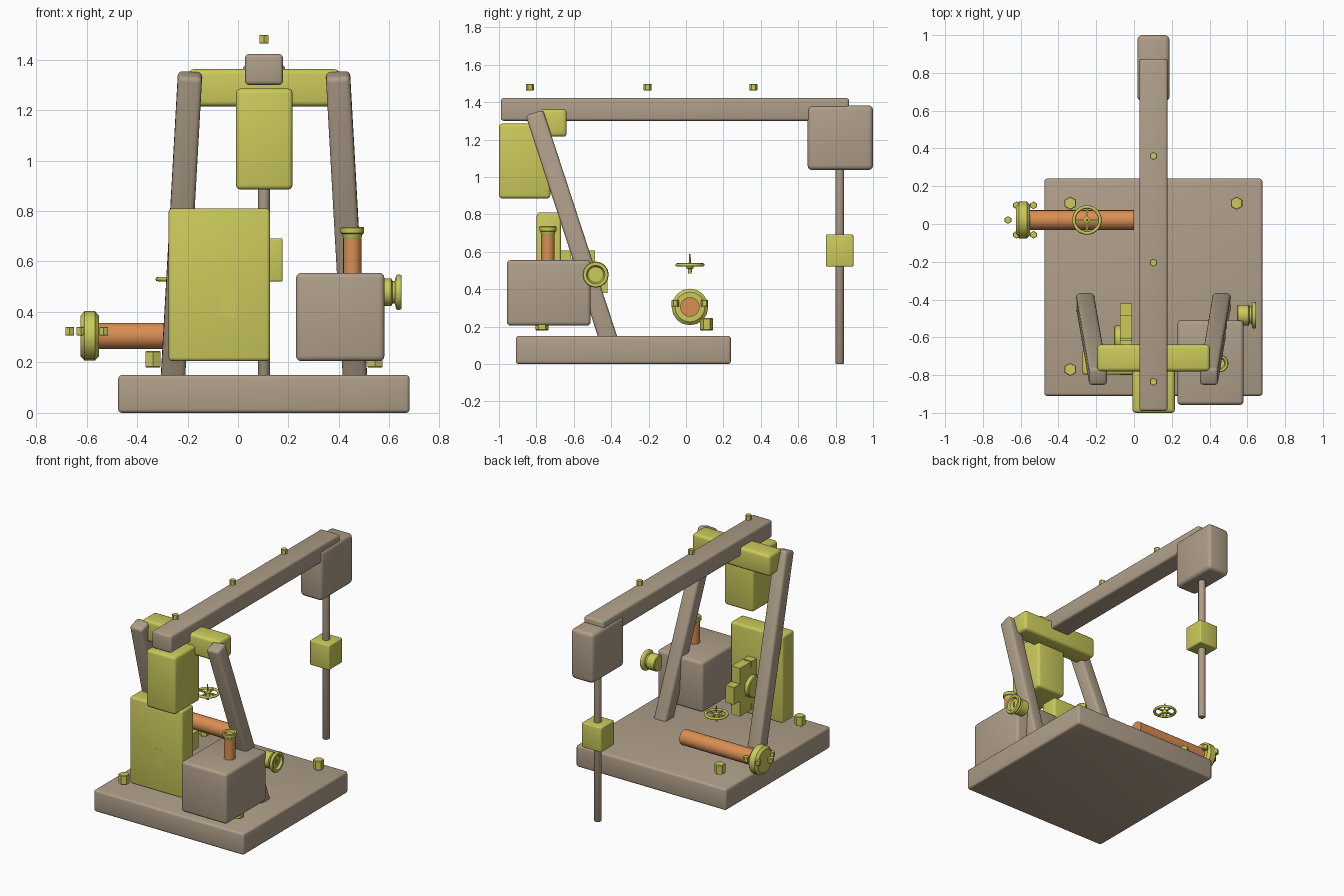
import bpy, bmesh, math
from mathutils import Vector, Matrix

if "Cube" in bpy.data.objects:
    bpy.data.objects.remove(bpy.data.objects["Cube"])


def material(name, rgb):
    m = bpy.data.materials.new(name)
    m.diffuse_color = (*rgb, 1)
    m.use_nodes = True
    m.node_tree.nodes["Principled BSDF"].inputs["Base Color"].default_value = m.diffuse_color
    return m


BROWN = material("dull brown", (0.43, 0.345, 0.25))
YELLOW = material("mustard yellow", (0.60, 0.59, 0.105))
ORANGE = material("copper orange", (0.70, 0.27, 0.085))
CX = 0.103  # centre line of the beam and legs


def finish(name, bm, mat, angle=40):
    bmesh.ops.recalc_face_normals(bm, faces=bm.faces)
    me = bpy.data.meshes.new(name)
    bm.to_mesh(me)
    bm.free()
    me.materials.append(mat)
    ob = bpy.data.objects.new(name, me)
    bpy.context.collection.objects.link(ob)
    bpy.ops.object.select_all(action='DESELECT')
    ob.select_set(True)
    bpy.context.view_layer.objects.active = ob
    bpy.ops.object.shade_smooth_by_angle(angle=math.radians(angle))
    return ob


def box(name, lo, hi, mat, bevel=0.015, matrix=None):
    lo, hi = Vector(lo), Vector(hi)
    bm = bmesh.new()
    bmesh.ops.create_cube(bm, size=1)
    bmesh.ops.scale(bm, vec=hi - lo, verts=bm.verts)
    bmesh.ops.translate(bm, vec=(lo + hi) / 2, verts=bm.verts)
    if bevel:
        bmesh.ops.bevel(bm, geom=bm.edges[:], offset=bevel, segments=3,
                        profile=0.5, affect='EDGES')
    if matrix:
        bm.transform(matrix)
    return finish(name, bm, mat)


def lathe(name, profile, centre, mat, axis='Z', sides=24):
    """Spin (radius, height) points about an axis through centre, ends capped."""
    bm = bmesh.new()
    rings = []
    for r, h in profile:
        rings.append([bm.verts.new((r * math.sin(2 * math.pi * i / sides),
                                    r * math.cos(2 * math.pi * i / sides), h))
                      for i in range(sides)])
    for a, b in zip(rings, rings[1:]):
        for i in range(sides):
            j = (i + 1) % sides
            bm.faces.new((a[i], a[j], b[j], b[i]))
    bm.faces.new(rings[0])
    bm.faces.new(rings[-1])
    if axis == 'X':
        bm.transform(Matrix.Rotation(math.pi / 2, 4, 'Y'))
    bm.transform(Matrix.Translation(centre))
    return finish(name, bm, mat)


def bolt(name, x, y, z0, z1, r):
    return lathe(name, [(r * 0.9, z0), (r, z0 + r * 0.1), (r, z1 - r * 0.1), (r * 0.9, z1)],
                 (x, y, 0), YELLOW, sides=6)


# Base slab and its four floating bolts
box("base_slab", (-0.475, -0.91, 0), (0.68, 0.24, 0.15), BROWN)
for x in (-0.337, 0.543):
    for y in (-0.77, 0.11):
        bolt("base_bolt", x, y, 0.18, 0.245, 0.035)

# Walking beam, head and beam bolts
box("walking_beam", (0.028, -0.99, 1.30), (0.178, 0.872, 1.422), BROWN)
box("beam_head", (0.018, 0.65, 1.037), (0.188, 1.0, 1.383), BROWN, 0.025)
for y in (-0.835, -0.205, 0.36):
    bolt("beam_bolt", CX, y, 1.463, 1.497, 0.021)

# Polished rod and clamp
lathe("pump_rod", [(0.02, 0), (0.024, 0.005), (0.024, 1.06)], (CX, 0.822, 0), BROWN)
box("rod_clamp", (0.028, 0.748, 0.52), (0.177, 0.895, 0.692), YELLOW, 0.008)

# Two leaning support legs
for s, name in ((-1, "left_leg"), (1, "right_leg")):
    bottom = Vector((CX + s * 0.363, -0.404, 0.10))
    top = Vector((CX + s * 0.293, -0.81, 1.342))
    w = (top - bottom).normalized()
    v = w.cross(Vector((1, 0, 0))).normalized()
    u = v.cross(w)
    m = Matrix((u, v, w)).transposed().to_4x4()
    m.translation = bottom
    box(name, (-0.048, -0.049, 0), (0.048, 0.049, (top - bottom).length), BROWN, 0.018, m)

# Cross bearing and counterweight
box("cross_bearing", (-0.195, -0.78, 1.215), (0.402, -0.638, 1.362), YELLOW, 0.02)
box("counterweight", (-0.008, -1.0, 0.885), (0.216, -0.725, 1.285), YELLOW, 0.018)

# Upright control cabinet
box("cabinet", (-0.275, -0.798, 0.205), (0.127, -0.668, 0.81), YELLOW, 0.015)

# Crank gear with six square teeth and a hub
GY, GZ = -0.61, 0.44
lathe("crank_gear", [(0.125, -0.072), (0.125, -0.012)], (0, GY, GZ), YELLOW, 'X')
lathe("gear_hub", [(0.068, -0.105), (0.073, -0.10), (0.073, -0.02)], (0, GY, GZ), YELLOW, 'X')
for i in range(6):
    a = math.pi * i / 3
    y, z = GY + 0.129 * math.cos(a), GZ + 0.108 / 0.866 * math.sin(a)
    box("gear_tooth", (-0.075, y - 0.06, z - 0.06), (-0.01, y + 0.06, z + 0.06), YELLOW, 0)

# Engine box with exhaust pipe and cap
box("engine_box", (0.23, -0.958, 0.205), (0.58, -0.51, 0.555), BROWN, 0.02)
lathe("exhaust_pipe", [(0.036, 0.50), (0.036, 0.69)], (0.453, -0.738, 0), ORANGE)
lathe("exhaust_cap", [(0.03, 0.68), (0.036, 0.69), (0.04, 0.708), (0.046, 0.712),
                      (0.047, 0.732), (0.043, 0.737), (0.032, 0.735), (0.026, 0.722)],
      (0.453, -0.738, 0), YELLOW)

# Grooved pulley behind the engine
lathe("pulley", [(0.05, 0.545), (0.055, 0.55), (0.055, 0.607), (0.045, 0.612),
                 (0.045, 0.622), (0.065, 0.626), (0.07, 0.632), (0.07, 0.642),
                 (0.066, 0.647), (0.05, 0.647), (0.042, 0.632), (0.03, 0.632)],
      (0, -0.483, 0.478), YELLOW, 'X', 16)
box("pulley_key", (0.625, -0.488, 0.46), (0.638, -0.478, 0.497), YELLOW, 0)

# Horizontal outlet pipe, flange and its ring of bolts
PY, PZ = 0.021, 0.305
lathe("outlet_pipe", [(0.052, -0.60), (0.052, 0.0)], (0, PY, PZ), ORANGE, 'X')
lathe("pipe_flange", [(0.08, -0.624), (0.098, -0.608), (0.098, -0.567), (0.08, -0.551)],
      (0, PY, PZ), YELLOW, 'X', 16)
for i in range(6):
    a = math.pi * i / 3
    bolt("flange_bolt", -0.577 + 0.09 * math.cos(a), PY + 0.09 * math.sin(a),
         0.307, 0.341, 0.02)

# Hand wheel: rim, crossed spokes and stem
WX, WZ = -0.249, 0.53
rim = [(0.069 + 0.009 * math.cos(t * math.pi / 4), 0.009 * math.sin(t * math.pi / 4))
       for t in range(8)]
bm = bmesh.new()
loops = [[bm.verts.new((WX + r * math.cos(i * math.pi / 16),
                        PY + r * math.sin(i * math.pi / 16), WZ + h)) for r, h in rim]
         for i in range(32)]
for i in range(32):
    a, b = loops[i], loops[(i + 1) % 32]
    for k in range(8):
        n = (k + 1) % 8
        bm.faces.new((a[k], a[n], b[n], b[k]))
finish("wheel_rim", bm, YELLOW, 60)
box("wheel_spoke", (WX - 0.066, PY - 0.005, WZ - 0.005), (WX + 0.066, PY + 0.005, WZ + 0.005), YELLOW, 0)
box("wheel_spoke", (WX - 0.005, PY - 0.066, WZ - 0.005), (WX + 0.005, PY + 0.066, WZ + 0.005), YELLOW, 0)
lathe("wheel_stem", [(0.009, 0.483), (0.011, 0.508), (0.018, 0.512), (0.018, 0.537),
                     (0.005, 0.542), (0.004, 0.588)], (WX, PY, 0), YELLOW, sides=12)
